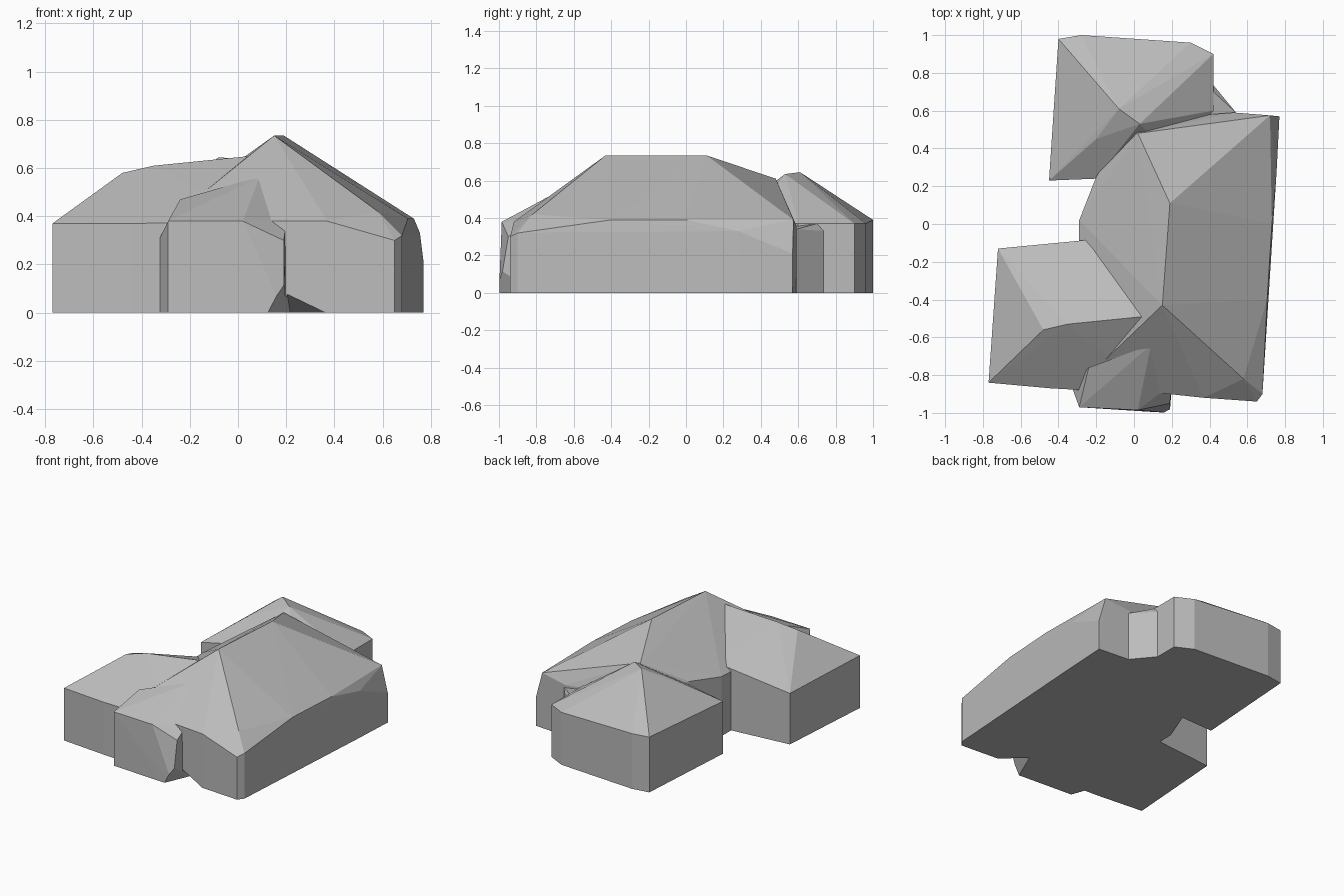
import bpy
import bmesh

cube = bpy.data.objects.get("Cube")
if cube:
    bpy.data.objects.remove(cube)

grey = bpy.data.materials.new("plain_grey")
grey.use_nodes = True
tone = (0.5, 0.5, 0.5, 1)
grey.diffuse_color = tone
grey.node_tree.nodes["Principled BSDF"].inputs["Base Color"].default_value = tone


def hull(name, points):
    """Flat-sided solid stretched around the points."""
    bm = bmesh.new()
    verts = [bm.verts.new(p) for p in points]
    made = bmesh.ops.convex_hull(bm, input=verts)
    loose = set(made["geom_interior"]) | set(made["geom_unused"])
    bmesh.ops.delete(bm, geom=[v for v in loose if isinstance(v, bmesh.types.BMVert)],
                     context="VERTS")
    bmesh.ops.recalc_face_normals(bm, faces=bm.faces)
    mesh = bpy.data.meshes.new(name)
    bm.to_mesh(mesh)
    bm.free()
    mesh.materials.append(grey)
    obj = bpy.data.objects.new(name, mesh)
    bpy.context.collection.objects.link(obj)
    return obj


def wing(name, eaves, roof):
    """Walls dropped from the eaves to the ground, under a hipped roof."""
    base = [(x, y, 0) for x, y, z in eaves]
    return hull(name, base + eaves + roof)


def carve(obj, cutter):
    mod = obj.modifiers.new("carve", "BOOLEAN")
    mod.operation = "DIFFERENCE"
    mod.solver = "EXACT"
    mod.object = cutter


# Long wing with the highest ridge
main_wing = wing(
    "main_wing",
    [(-.29, -.85, .38), (.37, -.92, .38), (.65, -.94, .3), (.68, -.9, .32),
     (.705, -.4, .39), (.73, 0, .39), (.755, .28, .33), (.77, .57, .21),
     (.53, .59, .36), (0, .55, .4), (-.2, .25, .45), (-.29, .02, .42)],
    [(.15, -.43, .735), (.19, .11, .735), (.05, -.49, .65),
     (.58, -.82, .42), (.72, .575, .39), (.02, .48, .61)])

# Side wing with a ridge running into the main roof
right_wing = wing(
    "right_wing",
    [(-.77, -.84, .37), (-.44, -.87, .37), (.1, -.9, .38),
     (-.72, -.13, .36), (-.35, -.15, .39), (-.2, -.08, .45)],
    [(-.48, -.56, .58), (-.35, -.53, .61), (.05, -.49, .65)])

# Back wing with a pointed hip roof
back_wing = wing(
    "back_wing",
    [(-.4, .98, .39), (-.28, 1, .39), (.3, .96, .37), (.42, .9, .37),
     (.42, .6, .37), (.2, .35, .4), (-.2, .24, .42), (-.45, .23, .37)],
    [(-.08, .61, .645), (.03, .53, .635), (-.2, .45, .55)])

# Corner piece between back wing and main wing
wing("corner_link", [(.4, .76, .33), (.54, .59, .34), (.3, .5, .36)],
     [(.42, .7, .37)])

# Shallow bay on the front
front_bay = wing(
    "front_bay",
    [(-.33, -.86, .3), (-.29, -.97, .38), (.02, -.985, .38),
     (.19, -.95, .3), (.2, -.85, .38)],
    [(.09, -.64, .565), (-.24, -.76, .47), (.19, -1, 0), (.1, -.995, 0)])

# Undercut at the foot of the front wall
undercut = hull("undercut_cutter", [(.09, -1.05, -.02), (.54, -1.05, -.02),
                                    (.19, -1.05, .17), (.22, -.75, -.02)])
undercut.hide_render = True
undercut.hide_viewport = True
for part in (main_wing, front_bay):
    carve(part, undercut)
